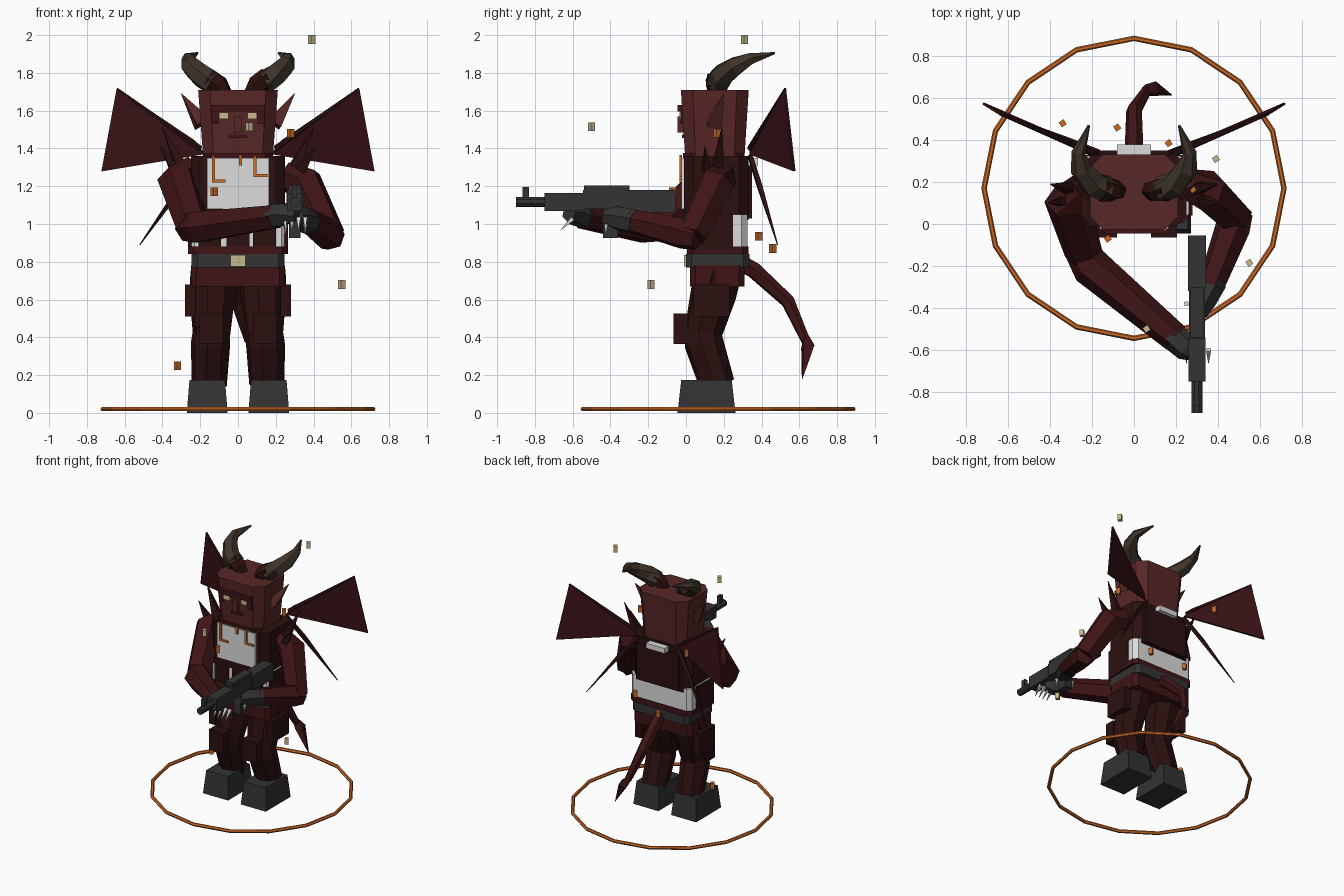
import bpy, bmesh
from math import cos, sin, pi
from mathutils import Vector, Matrix

default_cube = bpy.data.objects.get("Cube")
if default_cube:
    bpy.data.objects.remove(default_cube, do_unlink=True)


def material(name, red, green, blue):
    mat = bpy.data.materials.new(name)
    mat.use_nodes = True
    mat.diffuse_color = (red, green, blue, 1)
    mat.node_tree.nodes["Principled BSDF"].inputs["Base Color"].default_value = (red, green, blue, 1)
    return mat


SKIN = material("red skin", red=.1, green=.02, blue=.02)
RED = material("dark red", red=.05, green=.007, blue=.008)
CLOTH = material("dark maroon cloth", red=.025, green=.005, blue=.005)
WING = material("wing membrane", red=.04, green=.006, blue=.008)
GREY = material("charcoal", red=.033, green=.033, blue=.034)
HORN = material("horn brown", red=.05, green=.034, blue=.023)
WHITE = material("white", red=.72, green=.72, blue=.72)
CREAM = material("cream", red=.6, green=.48, blue=.27)
ORANGE = material("glowing orange", red=.58, green=.14, blue=.02)


def loft(name, mat, rings, closed=False):
    """Skin a list of equal rings; cap the ends unless it closes on itself."""
    bm = bmesh.new()
    loops = [[bm.verts.new(point) for point in ring] for ring in rings]
    pairs = list(zip(loops, loops[1:]))
    if closed:
        pairs.append((loops[-1], loops[0]))
    else:
        bm.faces.new(loops[0])
        bm.faces.new(loops[-1])
    for lower, upper in pairs:
        for i in range(len(lower)):
            bm.faces.new((lower[i - 1], lower[i], upper[i], upper[i - 1]))
    bmesh.ops.recalc_face_normals(bm, faces=bm.faces)
    mesh = bpy.data.meshes.new(name)
    bm.to_mesh(mesh)
    bm.free()
    mesh.materials.append(mat)
    part = bpy.data.objects.new(name, mesh)
    bpy.context.collection.objects.link(part)
    return part


def block(name, mat, half_width, front, back, bottom, top, at=0, taper=1, chamfer=0):
    """Upright box, optionally tapered to the top, with cut upright corners."""
    depth, middle = (back - front) / 2, (back + front) / 2
    outline = []
    for sx, sy in ((1, 1), (-1, 1), (-1, -1), (1, -1)):
        side = (sx * half_width, sy * (depth - chamfer))
        end = (sx * (half_width - chamfer), sy * depth)
        if chamfer:
            outline += [side, end] if sx == sy else [end, side]
        else:
            outline.append(side)
    return loft(name, mat, [[(at + x * scale, middle + y * scale, z) for x, y in outline]
                            for z, scale in ((bottom, 1), (top, taper))])


def tube(name, mat, path, start, end, sides=6, swell=0):
    """Faceted limb along a path; radius runs from start to end, fuller midway by swell."""
    points = [Vector(p) for p in path]
    last = len(points) - 1
    rings = []
    for i, point in enumerate(points):
        along = (points[min(i + 1, last)] - points[max(i - 1, 0)]).normalized()
        across = along.cross(Vector((1, .2, .1))).normalized()
        normal = along.cross(across)
        t = i / last
        radius = start + (end - start) * t + swell * sin(pi * t)
        angles = [(k + .5) * 2 * pi / sides for k in range(sides)]
        rings.append([point + radius * (across * cos(a) + normal * sin(a)) for a in angles])
    return loft(name, mat, rings)


def plate(name, mat, corners, thickness):
    points = [Vector(p) for p in corners]
    offset = (points[1] - points[0]).cross(points[2] - points[0]).normalized() * thickness / 2
    return loft(name, mat, [[p + offset for p in points], [p - offset for p in points]])


# Ground ring
ring_radius, ring_tube = .715, .013
sections = []
for k in range(16):
    turn = k * pi / 8
    section = []
    for j in range(6):
        reach = ring_radius + ring_tube * cos(j * pi / 3)
        section.append((reach * cos(turn), .17 + reach * sin(turn), .02 + ring_tube * sin(j * pi / 3)))
    sections.append(section)
loft("ground_ring", ORANGE, sections, closed=True)

# Torso, jacket and shirt
block("lower_shirt", WHITE, half_width=.26, front=.02, back=.325, bottom=.86, top=1.05, chamfer=.03)
block("jacket", CLOTH, half_width=.25, front=-.01, back=.33, bottom=1.02, top=1.36, chamfer=.05)
block("back_panel", CLOTH, half_width=.18, front=.32, back=.35, bottom=1.03, top=1.31)
block("back_bar", WHITE, half_width=.08, front=.33, back=.38, bottom=1.31, top=1.35)
block("shirt_front", WHITE, half_width=.165, front=-.025, back=.02, bottom=1.08, top=1.35)
block("collar", RED, half_width=.185, front=-.015, back=.31, bottom=1.34, top=1.375, chamfer=.04)
for strap in (-.15, 0, .14):
    block("belly_strap", CLOTH, half_width=.06, front=.01, back=.03, bottom=.86, top=1.05, at=strap)
block("waistband", RED, half_width=.265, front=.005, back=.33, bottom=.84, top=.88, chamfer=.03)
block("belt", GREY, half_width=.245, front=0, back=.335, bottom=.77, top=.84, chamfer=.03)
block("buckle", CREAM, half_width=.04, front=-.01, back=.02, bottom=.775, top=.835)
block("hips", RED, half_width=.25, front=.02, back=.31, bottom=.67, top=.78, chamfer=.03)


# Glowing chest cracks
def crack(at, bottom, top, half_width=.008):
    block("chest_crack", ORANGE, half_width, front=-.034, back=-.02, bottom=bottom, top=top, at=at)


for drop, foot in ((-.13, 1.22), (.09, 1.25)):
    crack(at=drop, bottom=foot, top=1.36)
    crack(at=drop + .03, bottom=foot, top=foot + .015, half_width=.035)
crack(at=.012, bottom=1.31, top=1.365)

# Head and face
block("head", SKIN, half_width=.185, front=-.005, back=.31, bottom=1.36, top=1.71, taper=1.14, chamfer=.055)
block("brow", RED, half_width=.14, front=-.045, back=0, bottom=1.595, top=1.63)
block("nose", SKIN, half_width=.022, front=-.045, back=0, bottom=1.485, top=1.57)
block("mouth", RED, half_width=.048, front=-.02, back=.01, bottom=1.455, top=1.475)

for s, side in ((1, "left_"), (-1, "right_")):
    def mirror(*path):
        return [(s * x, y, z) for x, y, z in path]

    block(side + "eye", CREAM, half_width=.025, front=-.035, back=0, bottom=1.555, top=1.59, at=s * .075)
    block(side + "cheek", RED, half_width=.018, front=-.03, back=0, bottom=1.53, top=1.6, at=s * .122)
    # Ears and horns
    tube(side + "ear", SKIN, mirror((.19, .15, 1.53), (.3, .2, 1.69)), start=.055, end=.002, sides=4)
    tube(side + "horn_root", CLOTH, mirror((.075, .16, 1.69), (.1, .16, 1.735), (.155, .17, 1.765)),
         start=.045, end=.064)
    horn_path = mirror((.13, .165, 1.745), (.195, .19, 1.785), (.25, .26, 1.835),
                       (.265, .34, 1.875), (.215, .47, 1.905))
    tube(side + "horn", HORN, horn_path, start=.066, end=.006, swell=.018)
    # Wings with a top bone and a hanging spar
    wing_tip = (.64, .525, 1.715)
    wing_root = (.2, .34, 1.4)
    plate(side + "wing", WING, mirror((.18, .34, 1.37), (.23, .35, 1.44), wing_tip, (.72, .575, 1.28)),
          thickness=.012)
    tube(side + "wing_bone", CLOTH, mirror(wing_root, wing_tip), start=.017, end=.007)
    tube(side + "wing_spar", CLOTH, mirror((.17, .34, 1.36), (.3, .39, 1.2), (.52, .485, .89)),
         start=.016, end=.003, swell=.008, sides=4)
    # Shoulder spikes
    tube(side + "shoulder_spike", CLOTH, mirror((.3, .17, 1.3), (.4, .19, 1.51)), start=.04, end=.002, sides=4)
    tube(side + "small_spike", CLOTH, mirror((.33, .11, 1.28), (.41, .1, 1.41)), start=.035, end=.002, sides=4)
    block(side + "jacket_side", CLOTH, half_width=.016, front=.035, back=.25, bottom=.86, top=1.05, at=s * .25)
    # Legs and boots
    tube(side + "thigh", CLOTH, mirror((.13, .175, .75), (.135, .145, .63), (.14, .085, .4)),
         start=.125, end=.1, swell=.012, sides=8)
    tube(side + "shin", CLOTH, mirror((.14, .08, .46), (.145, .095, .37), (.153, .165, .15)),
         start=.095, end=.095, swell=.01, sides=8)
    block(side + "thigh_pouch", CLOTH, half_width=.028, front=.04, back=.23, bottom=.51, top=.68, at=s * .252)
    block(side + "knee_pad", CLOTH, half_width=.062, front=-.065, back=.01, bottom=.365, top=.525, at=s * .142)
    block(side + "boot", GREY, half_width=.108, front=-.045, back=.262, bottom=0, top=.175,
          at=s * .163, taper=.87)

# Arms
tube("left_upper_arm", RED, [(.25, .19, 1.25), (.35, .16, 1.22), (.485, .03, .94)],
     start=.08, end=.085, swell=.018)
tube("left_forearm", RED, [(.5, .06, .93), (.47, -.02, .95), (.365, -.3, 1.02)],
     start=.07, end=.065, swell=.018)
tube("left_glove", GREY, [(.38, -.27, 1.01), (.33, -.36, 1.03), (.305, -.43, 1.04)],
     start=.068, end=.045, swell=.01)
tube("right_upper_arm", RED, [(-.24, .17, 1.28), (-.32, .11, 1.23), (-.24, -.14, .985)],
     start=.085, end=.09, swell=.02)
tube("right_forearm", RED, [(-.27, -.1, .98), (-.21, -.2, .985), (.2, -.545, 1.04)],
     start=.075, end=.07, swell=.022)
tube("right_glove", GREY, [(.18, -.53, 1.04), (.25, -.59, 1.055), (.31, -.62, 1.05)],
     start=.068, end=.04, swell=.01)
for k in range(4):
    x = .25 + k * .035
    y = -.38 - k * .015
    tube("right_claw", WHITE, [(x, -.6, 1.03), (x, -.665, .965)], start=.016, end=.001, sides=4)
    tube("left_claw", WHITE, [(x, y, 1), (x, y, .945)], start=.014, end=.001, sides=4)

# Rifle
aim = .3
block("rifle_stock", GREY, half_width=.043, front=-.32, back=-.055, bottom=1.06, top=1.18, at=aim)
block("rifle_receiver", GREY, half_width=.038, front=-.545, back=-.3, bottom=1.08, top=1.18, at=aim)
block("rifle_cover", GREY, half_width=.032, front=-.54, back=-.3, bottom=1.17, top=1.205, at=aim)
block("rifle_handguard", GREY, half_width=.04, front=-.75, back=-.54, bottom=1.07, top=1.165, at=aim)
tube("rifle_barrel", GREY, [(aim, -.74, 1.117), (aim, -.9, 1.117)], start=.027, end=.027, sides=8)
block("rifle_sight", GREY, half_width=.012, front=-.865, back=-.83, bottom=1.13, top=1.195, at=aim)
block("rifle_magazine", GREY, half_width=.03, front=-.44, back=-.36, bottom=.925, top=1.09, at=aim)

# Tail with a pointed barb
tube("tail", RED, [(0, .28, .8), (0, .36, .755), (0, .54, .59), (.06, .635, .38)],
     start=.045, end=.025, swell=.008)
tube("tail_barb", RED, [(.05, .635, .4), (.085, .645, .35), (.18, .615, .18)],
     start=.02, end=.002, swell=.03, sides=4)


# Floating sparks
def spark(mat, x, y, z):
    part = block("spark", mat, half_width=.014, front=-.014, back=.014, bottom=-.023, top=.023)
    part.matrix_world = Matrix.Translation((x, y, z)) @ Matrix.Rotation(.6, 4, "Z")


spark(ORANGE, x=.28, y=.165, z=1.48)
spark(ORANGE, x=-.125, y=-.07, z=1.17)
spark(ORANGE, x=-.32, y=.13, z=.25)
spark(ORANGE, x=.165, y=.385, z=.935)
spark(ORANGE, x=-.08, y=.46, z=.87)
spark(ORANGE, x=-.34, y=.48, z=1.42)
spark(CREAM, x=.39, y=.31, z=1.977)
spark(CREAM, x=.06, y=-.5, z=1.515)
spark(CREAM, x=.55, y=-.185, z=.68)
